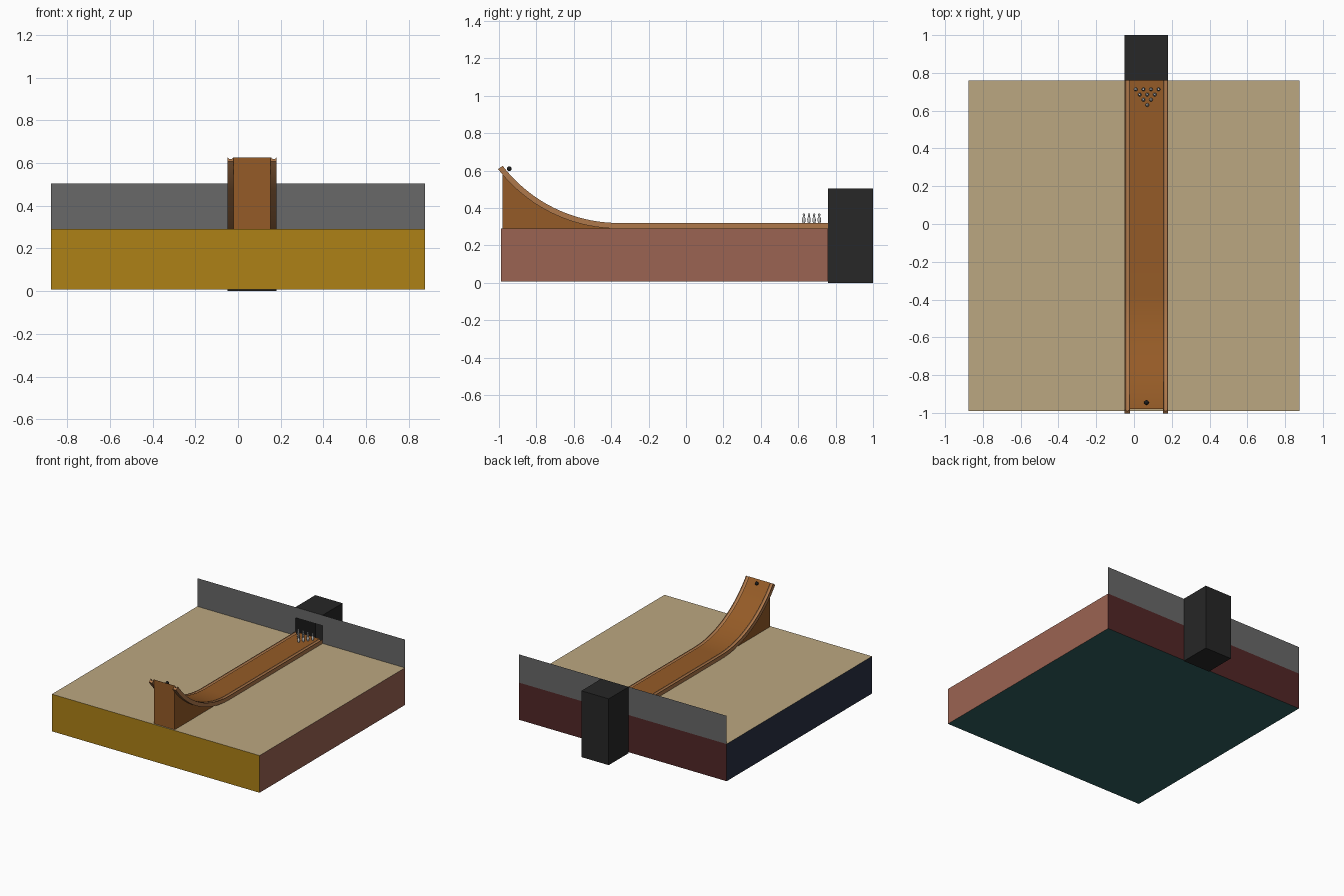
import bpy, bmesh, math

if "Cube" in bpy.data.objects:
    bpy.data.objects.remove(bpy.data.objects["Cube"])

CX = 0.066                      # lane centre line
BACK, FLOOR, LANE_Z, TOP = 0.76, 0.29, 0.32, 0.505
BEND_Y, R = -0.36, 0.782        # start and radius of the ramp curve


def material(name, rgb):
    m = bpy.data.materials.new(name)
    m.diffuse_color = (*rgb, 1)
    m.use_nodes = True
    m.node_tree.nodes["Principled BSDF"].inputs["Base Color"].default_value = m.diffuse_color
    return m


def make(name, verts, faces, mats, fix=True):
    me = bpy.data.meshes.new(name)
    me.from_pydata(verts, [], faces)
    for m in mats:
        me.materials.append(m)
    if fix:
        bm = bmesh.new()
        bm.from_mesh(me)
        bmesh.ops.recalc_face_normals(bm, faces=bm.faces)
        bm.to_mesh(me)
        bm.free()
    ob = bpy.data.objects.new(name, me)
    bpy.context.collection.objects.link(ob)
    return ob


def smooth(ob, angle=35):
    bpy.ops.object.select_all(action='DESELECT')
    ob.select_set(True)
    bpy.context.view_layer.objects.active = ob
    bpy.ops.object.shade_smooth_by_angle(angle=math.radians(angle))


def box_data(x0, x1, y0, y1, z0, z1):
    v = [(x, y, z) for z in (z0, z1) for x, y in ((x0, y0), (x1, y0), (x1, y1), (x0, y1))]
    # front, right, back, left, bottom, top
    f = [(0, 1, 5, 4), (1, 2, 6, 5), (2, 3, 7, 6), (3, 0, 4, 7), (3, 2, 1, 0), (4, 5, 6, 7)]
    return v, f


def sweep(name, rings, mat):
    n = len(rings[0])
    verts = [p for r in rings for p in r]
    faces = [(i * n + j, i * n + (j + 1) % n, (i + 1) * n + (j + 1) % n, (i + 1) * n + j)
             for i in range(len(rings) - 1) for j in range(n)]
    faces += [tuple(range(n)), tuple(range(len(verts) - n, len(verts)))]
    return make(name, verts, faces, [mat])


wood = material("lane_wood", (0.30, 0.105, 0.02))
rail_wood = material("gutter_wood", (0.43, 0.19, 0.07))
black = material("pit_black", (0.02, 0.02, 0.02))
grey = material("wall_grey", (0.14, 0.14, 0.14))
pin_mat = material("pin_white", (0.75, 0.75, 0.73))
ball_mat = material("ball_black", (0.012, 0.012, 0.012))

# Floor block with a different colour on each side
sides = [material("floor_" + n, c) for n, c in (
    ("front", (0.42, 0.22, 0.008)), ("right", (0.33, 0.125, 0.085)),
    ("back", (0.085, 0.02, 0.02)), ("left", (0.022, 0.03, 0.055)),
    ("bottom", (0.03, 0.12, 0.12)), ("top", (0.50, 0.39, 0.22)))]
floor = make("floor_block", *box_data(-0.875, 0.875, -0.99, BACK, 0.007, FLOOR), sides)
for i, p in enumerate(floor.data.polygons):
    p.material_index = i

# Back wall with an opening at the end of the lane
px0, px1, hole = CX - 0.115, CX + 0.115, 0.425
wv = [(x, BACK, z) for x, z in ((-0.875, FLOOR), (px0, FLOOR), (px0, hole), (px1, hole),
                                (px1, FLOOR), (0.875, FLOOR), (0.875, TOP), (-0.875, TOP))]
make("back_wall", wv, [tuple(range(8))], [grey])

# Pin pit, open towards the lane
v, f = box_data(px0, px1, BACK, 1.0, 0, TOP)
make("pin_pit", v, f[1:], [black], fix=False)

# Path of the lane surface: (y, z, slope angle), from the flat end up the ramp
amax = math.radians(52.5)
path = [(BACK, LANE_Z, 0)]
for i in range(25):
    a = amax * i / 24
    path.append((BEND_Y - R * math.sin(a), LANE_Z + R * (1 - math.cos(a)), a))

# Solid lane and ramp body
half = 0.087
outline = [(y, z) for y, z, a in path] + [(path[-1][0], FLOOR), (BACK, FLOOR)]
lane = sweep("lane_ramp", [[(CX + s * half, y, z) for y, z in outline] for s in (-1, 1)], wood)
smooth(lane)

# Gutters: grooved section swept along the same path
w, gr = 0.028, 0.0115
section = [(0, 0.03), (0, 0)]
section += [(w / 2 - gr * math.cos(t), gr * math.sin(t))
            for t in (math.pi * k / 10 for k in range(11))]
section += [(w, 0), (w, 0.03)]
for side, name in ((-1, "left_gutter"), (1, "right_gutter")):
    rings = [[(CX + side * (half + u), y - d * math.sin(a), z - d * math.cos(a))
              for u, d in section] for y, z, a in path]
    smooth(sweep(name, rings, rail_wood))

# Pins: one lathed profile, set in a triangle
profile = [(0.006, 0), (0.0085, 0.008), (0.0095, 0.017), (0.008, 0.026), (0.0048, 0.033),
           (0.0045, 0.037), (0.0062, 0.043), (0.0055, 0.048), (0.0025, 0.0515)]
count = 0
for row in range(4):
    for k in range(row + 1):
        count += 1
        x0, y0 = CX + 0.004 + (k - row / 2) * 0.04, 0.63 + row * 0.0275
        rings = [[(x0 + r * math.cos(t), y0 + r * math.sin(t), LANE_Z + h)
                  for t in (math.tau * j / 16 for j in range(16))] for r, h in profile]
        smooth(sweep(f"pin_{count}", rings, pin_mat), 50)

# Ball at the top of the ramp
bpy.ops.mesh.primitive_uv_sphere_add(segments=24, ring_count=12, radius=0.0125,
                                     location=(CX, -0.945, 0.61))
ball = bpy.context.object
ball.name = "ball"
ball.data.materials.append(ball_mat)
smooth(ball)
